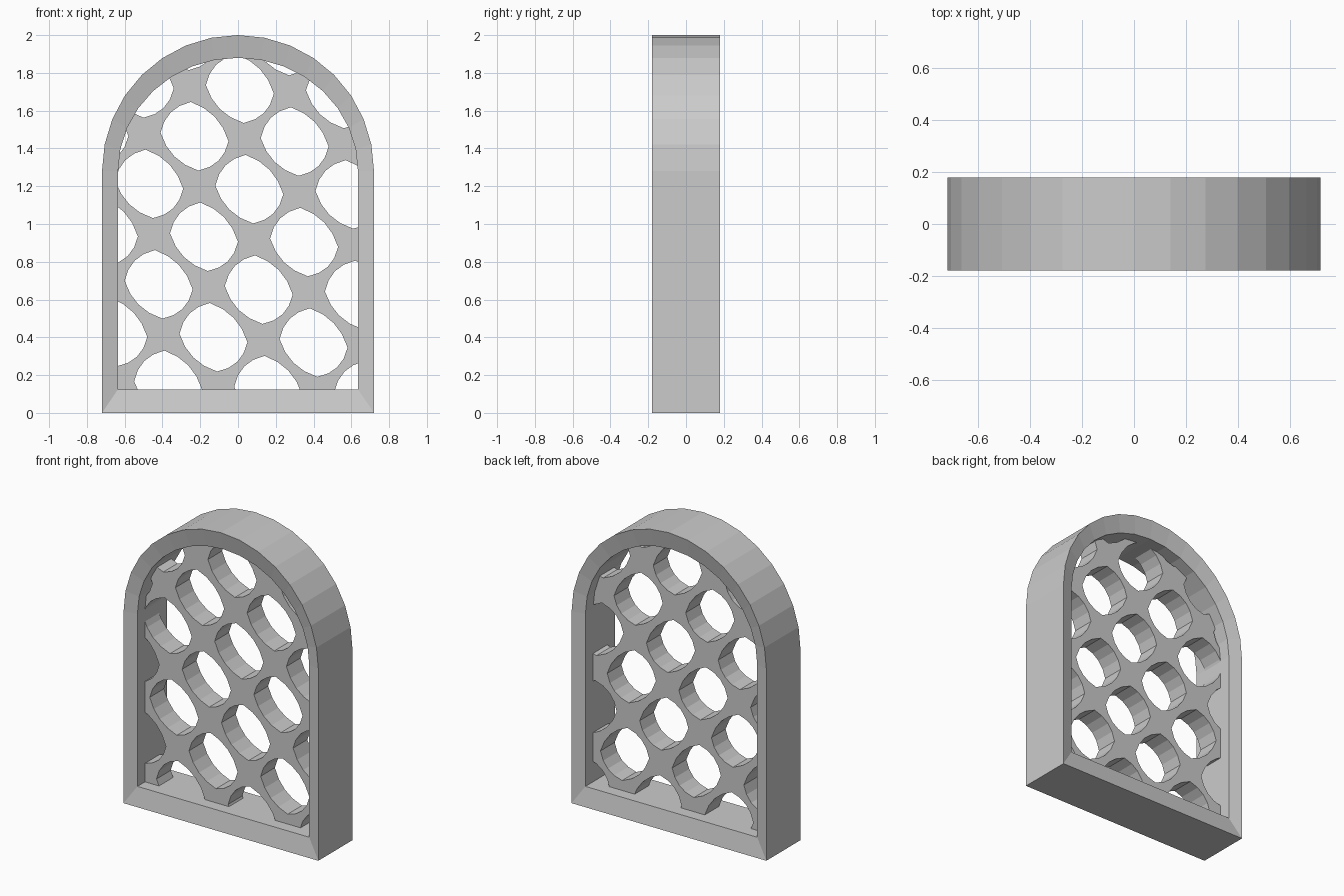
import bpy, bmesh, math
from mathutils import Vector

if "Cube" in bpy.data.objects:
    bpy.data.objects.remove(bpy.data.objects["Cube"])

SPRING = 1.28   # height where the arch starts


def arch(rx, rz, base, n=16):
    """Closed outline: flat sill, straight jambs, n-sided half-round head."""
    pts = [(-rx, base), (rx, base)]
    for i in range(n + 1):
        a = math.pi * i / n
        pts.append((rx * math.cos(a), SPRING + rz * math.sin(a)))
    return pts


def make_object(name, bm):
    bmesh.ops.recalc_face_normals(bm, faces=bm.faces[:])
    me = bpy.data.meshes.new(name)
    bm.to_mesh(me)
    bm.free()
    ob = bpy.data.objects.new(name, me)
    bpy.context.collection.objects.link(ob)
    return ob


def add_loop(bm, pts, y):
    return [bm.verts.new((x, y, z)) for x, z in pts]


def bridge(bm, a, b):
    for i in range(len(a)):
        j = (i + 1) % len(a)
        bm.faces.new((a[i], a[j], b[j], b[i]))


def add_prism(bm, pts, y):
    front, back = add_loop(bm, pts, -y), add_loop(bm, pts, y)
    bridge(bm, front, back)
    bm.faces.new(front)
    bm.faces.new(back[::-1])


# Window frame: outer and inner arches with faces sloping inward
outer = arch(0.72, 0.72, 0.0)
inner = arch(0.635, 0.60, 0.125)
bm = bmesh.new()
loops = [add_loop(bm, outer, -0.18), add_loop(bm, outer, 0.18),
         add_loop(bm, inner, 0.155), add_loop(bm, inner, -0.155)]
for i in range(4):
    bridge(bm, loops[i], loops[(i + 1) % 4])
make_object("window_frame", bm)

# Lattice panel, edge tucked slightly into the frame
bm = bmesh.new()
add_prism(bm, arch(0.645, 0.61, 0.115), 0.075)
panel = make_object("lattice_panel", bm)

# Opening shape: slanted square with bulging sides
corners = [Vector(c) for c in ((-0.18, 0.02), (-0.02, 0.183), (0.18, -0.025), (0.02, -0.18))]
opening = []
for i, a in enumerate(corners):
    b = corners[(i + 1) % 4]
    d = (b - a).normalized()
    out = Vector((-d.y, d.x))
    for k in range(4):
        t = k / 4
        opening.append(a.lerp(b, t) + out * 0.037 * 4 * t * (1 - t))

# Repeat the opening on a skewed grid
start, u, v = Vector((0.06, 1.183)), Vector((0.24, 0.252)), Vector((0.29, -0.28))
bm = bmesh.new()
for i in range(-6, 7):
    for j in range(-6, 7):
        c = start + u * i + v * j
        if abs(c.x) < 0.9 and -0.1 < c.y < 2.15:
            add_prism(bm, [(c.x + p.x, c.y + p.y) for p in opening], 0.3)
cutter = make_object("opening_cutter", bm)
cutter.hide_render = True

# Cut the openings and remove the helper
mod = panel.modifiers.new("openings", 'BOOLEAN')
mod.operation = 'DIFFERENCE'
mod.solver = 'EXACT'
mod.object = cutter
bpy.context.view_layer.objects.active = panel
bpy.ops.object.modifier_apply(modifier=mod.name)
bpy.data.objects.remove(cutter)
